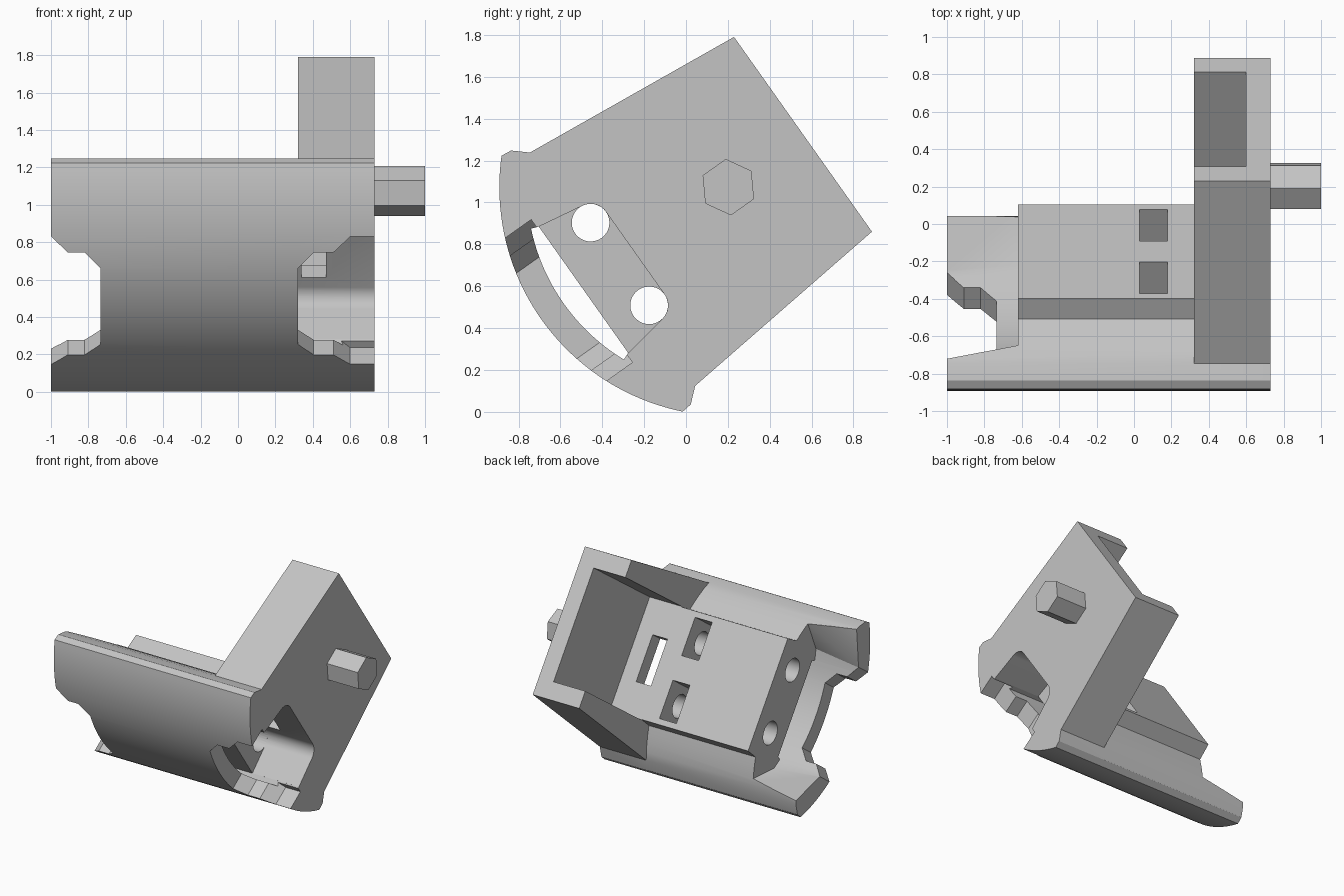
import bpy, bmesh
from math import sin, cos, asin, sqrt, pi, radians

cube = bpy.data.objects.get("Cube")
if cube:
    bpy.data.objects.remove(cube, do_unlink=True)

# One plain grey for the whole part
grey = bpy.data.materials.new("light grey plastic")
grey.use_nodes = True
grey.diffuse_color = (0.55, 0.55, 0.55, 1)
grey.node_tree.nodes["Principled BSDF"].inputs["Base Color"].default_value = (0.55, 0.55, 0.55, 1)

# Tilted section frame: v runs down the part, w runs out of its back
DV, DW = 0.578, 0.816
PIVOT = 0.678          # w of the axis shared by the peg and the curved shell
OUTER, INNER = 1.094, 0.963


def to_yz(v, w):
    return -0.351 + DV * v + DW * w, 0.681 - DW * v + DV * w


def loft(name, x0, section0, x1, section1):
    """Solid between two (v, w) sections of equal point count."""
    bm = bmesh.new()
    a = [bm.verts.new((x0, *to_yz(*p))) for p in section0]
    b = [bm.verts.new((x1, *to_yz(*p))) for p in section1]
    n = len(a)
    bm.faces.new(a)
    bm.faces.new(b[::-1])
    for i in range(n):
        bm.faces.new((a[i], b[i], b[(i + 1) % n], a[(i + 1) % n]))
    bmesh.ops.recalc_face_normals(bm, faces=bm.faces)
    mesh = bpy.data.meshes.new(name)
    bm.to_mesh(mesh)
    bm.free()
    mesh.materials.append(grey)
    ob = bpy.data.objects.new(name, mesh)
    bpy.context.collection.objects.link(ob)
    return ob


def prism(name, x0, x1, section):
    return loft(name, x0, section, x1, section)


def box(name, x0, x1, v0, v1, w0, w1):
    return prism(name, x0, x1, [(v0, w0), (v1, w0), (v1, w1), (v0, w1)])


def arc(radius, half_width, steps):
    """Shell arc from -half_width to +half_width."""
    a = asin(half_width / radius)
    angles = [-a + 2 * a * i / steps for i in range(steps + 1)]
    return [(radius * sin(t), PIVOT - radius * cos(t)) for t in angles]


def mirrored(right_side):
    """Close a section: points on the +v side, then their mirror image."""
    return right_side + [(-v, w) for v, w in reversed(right_side)]


def circle(v, w, r, start=0, end=2 * pi, steps=32):
    return [(v + r * cos(start + (end - start) * i / steps),
             w + r * sin(start + (end - start) * i / steps)) for i in range(steps)]


def combine(target, other, operation):
    mod = target.modifiers.new("combine", 'BOOLEAN')
    mod.operation, mod.object, mod.solver = operation, other, 'EXACT'
    bpy.context.view_layer.update()
    graph = bpy.context.evaluated_depsgraph_get()
    mesh = bpy.data.meshes.new_from_object(target.evaluated_get(graph))
    target.modifiers.clear()
    target.data = mesh
    bpy.data.objects.remove(other, do_unlink=True)


def cut(target, other):
    combine(target, other, 'DIFFERENCE')


shell_arc = arc(OUTER, 0.749, 40)
lip = [(0.743, -0.068), (0.683, 0.0)]

# Curved shell with the clamp body behind it
cradle = prism("cradle", -1, 0.32, shell_arc + mirrored(
    lip + [(0.63, 0.037), (0.57, 0.07), (0.51, 0.099), (0.447, 0.125), (0.433, 0.25)]))

# Ear opening at the open end, flaring outwards
def ear_section(v_in, v_out, w_out):
    return arc(INNER - 0.002, v_in, 12) + mirrored([(v_out, w_out), (v_out + 0.01, 0.4)])

far, near = ear_section(0.417, 0.672, 0.025), ear_section(0.46, 0.595, 0.055)
cut(cradle, loft("ear_cutter", -1.0 - 0.02, far, -0.62, near))

# Pin holes and the nut traps that open onto them
for side in (-1, 1):
    v = side * 0.242
    cut(cradle, prism("hole_cutter", -0.8, 0.4, circle(v, 0.043, 0.09)))
    cut(cradle, box("trap_cutter", 0.03, 0.18, v - 0.147, v + 0.147, -0.06, 0.4))

# Side wall with its pocket, floor slot and rounded window
wall = prism("side_wall", 0.32, 0.73, shell_arc + mirrored(lip + [(0.57, 1.115)]))
cut(wall, box("pocket_cutter", 0.2, 0.6, -0.437, 0.437, 0.25, 1.3))
cut(wall, box("slot_cutter", 0.34, 0.47, -0.18, 0.18, 0.0, 0.4))
corner = circle(0.242, 0.043, 0.09, radians(5), radians(95), 12)
cut(wall, prism("window_cutter", 0.2, 0.9, mirrored([(0.373, -0.19)] + corner)))
combine(cradle, wall, 'UNION')

# Gap between shell and body, running the full length
cut(cradle, prism("gap_cutter", -1.2, 0.9, arc(INNER, 0.383, 24) + [(0.37, -0.17), (-0.37, -0.17)]))


# Stepped notches through the shell at both ends
def notch(name, outline):
    bm_section = outline + [(x, -v) for x, v in reversed(outline)]
    bm = bmesh.new()
    rings = [[bm.verts.new((x, *to_yz(v, w))) for x, v in bm_section] for w in (-0.7, -0.18)]
    bm.faces.new(rings[0])
    bm.faces.new(rings[1][::-1])
    n = len(bm_section)
    for i in range(n):
        j = (i + 1) % n
        bm.faces.new((rings[0][i], rings[1][i], rings[1][j], rings[0][j]))
    bmesh.ops.recalc_face_normals(bm, faces=bm.faces)
    mesh = bpy.data.meshes.new(name)
    bm.to_mesh(mesh)
    bm.free()
    mesh.materials.append(grey)
    ob = bpy.data.objects.new(name, mesh)
    bpy.context.collection.objects.link(ob)
    return ob


cut(cradle, notch("open_end_notch", [(-1.02, 0.44), (-0.91, 0.335), (-0.82, 0.335), (-0.735, 0.25)]))
cut(cradle, notch("wall_end_notch", [(0.9, 0.418), (0.6, 0.418), (0.51, 0.335), (0.405, 0.335), (0.321, 0.25)]))

# Hexagonal peg on the outside of the wall
peg = prism("hex_peg", 0.73, 1.0, circle(0, PIVOT, 0.135, pi / 2, pi / 2 + 2 * pi, 6))

# Smooth curves, crisp edges
for ob in (cradle, peg):
    bpy.ops.object.select_all(action='DESELECT')
    ob.select_set(True)
    bpy.context.view_layer.objects.active = ob
    bpy.ops.object.shade_smooth_by_angle(angle=radians(25))
